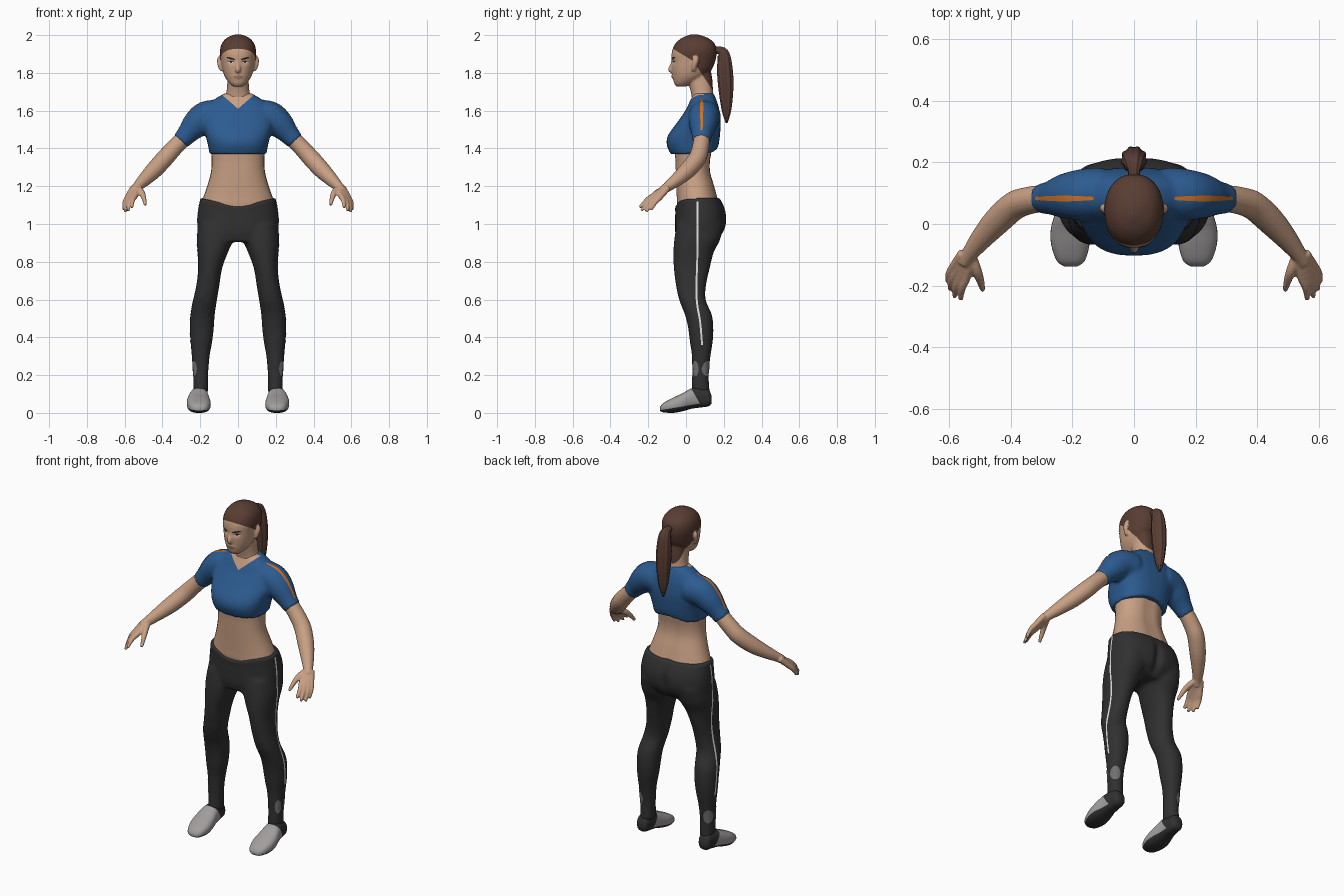
import bpy, bmesh, math
from math import exp, sqrt, cos, sin, pi
from mathutils import Vector
from mathutils.bvhtree import BVHTree

if "Cube" in bpy.data.objects:
    bpy.data.objects.remove(bpy.data.objects["Cube"])

X, Y, Z = Vector((1, 0, 0)), Vector((0, 1, 0)), Vector((0, 0, 1))
SIDES = (1, -1)


def material(name, *rgb):
    m = bpy.data.materials.new(name)
    m.use_nodes = True
    m.diffuse_color = (*rgb, 1)
    m.node_tree.nodes["Principled BSDF"].inputs["Base Color"].default_value = (*rgb, 1)
    return m


skin = material("skin", .58, .35, .23)
brown = material("brown hair", .10, .047, .033)
blue = material("blue cloth", .025, .105, .28)
orange = material("orange trim", .62, .17, .02)
charcoal = material("charcoal cloth", .03, .03, .03)
white = material("white trim", .75, .75, .75)
grey = material("light grey shoe", .36, .34, .34)
ash = material("ash grey patch", .17, .16, .17)
ink = material("dark brow", .025, .015, .012)
rose = material("rose lips", .40, .19, .14)


def refine(rows, k=4):
    """Smooth curve through rows of numbers."""
    out = []
    for i in range(len(rows) - 1):
        a, b, c, d = (rows[max(0, min(len(rows) - 1, i + j))] for j in (-1, 0, 1, 2))
        for s in range(k):
            t = s / k
            out.append([q + t / 2 * (r - p + t * (2 * p - 5 * q + 4 * r - w + t * (3 * (q - r) + w - p)))
                        for p, q, r, w in zip(a, b, c, d)])
    return out + [list(rows[-1])]


def skin_rings(bm, rings):
    loops = [[bm.verts.new(p) for p in ring] for ring in rings]
    n = len(loops[0])
    for a, b in zip(loops, loops[1:]):
        for i in range(n):
            bm.faces.new((a[i], a[(i + 1) % n], b[(i + 1) % n], b[i]))
    bm.faces.new(loops[0])
    bm.faces.new(loops[-1])


def power(v, e):
    return math.copysign(abs(v) ** (2 / e), v)


def loft(bm, rows, along="z", side=1, e=2.2, n=32):
    """Rows: position, then low and high limits of the two other axes."""
    rings = []
    for p, a0, a1, b0, b1 in refine(rows):
        ring = []
        for i in range(n):
            t = 2 * pi * i / n
            a = (a0 + a1) / 2 + (a1 - a0) / 2 * power(cos(t), e)
            b = (b0 + b1) / 2 + (b1 - b0) / 2 * power(sin(t), e)
            ring.append((a * side, b, p) if along == "z" else (a * side, p, b))
        rings.append(ring)
    skin_rings(bm, rings)


def loft_even(bm, rows, e=2.2):
    """Rows: height, half width, front and back."""
    loft(bm, [(z, -w, w, f, b) for z, w, f, b in rows], e=e)


def tube(bm, rows, side=1, ref=Y, n=20, ripple=0):
    """Rows: centre and radius along a path."""
    pts = refine(rows)
    rings = []
    for i, (x, y, z, r) in enumerate(pts):
        tan = Vector(pts[min(i + 1, len(pts) - 1)][:3]) - Vector(pts[max(i - 1, 0)][:3])
        u = tan.cross(ref).normalized()
        v = tan.cross(u).normalized()
        ring = []
        for j in range(n):
            t = 2 * pi * j / n
            p = Vector((x, y, z)) + (u * cos(t) + v * sin(t)) * r * (1 + ripple * cos(9 * t))
            ring.append((p.x * side, p.y, p.z))
        rings.append(ring)
    skin_rings(bm, rings)


def finish(name, bm, mats, rule=None):
    me = bpy.data.meshes.new(name)
    bm.to_mesh(me)
    ob = bpy.data.objects.new(name, me)
    bpy.context.collection.objects.link(ob)
    for m in mats:
        me.materials.append(m)
    for f in me.polygons:
        f.use_smooth = True
        f.material_index = rule(f.center) if rule else 0
    return ob


def fuse(bm, voxel, passes):
    """Merge overlapping solids into one smooth skin."""
    bmesh.ops.recalc_face_normals(bm, faces=bm.faces)
    ob = finish("fuse_helper", bm, [])
    remesh = ob.modifiers.new("remesh", "REMESH")
    remesh.mode, remesh.voxel_size = "VOXEL", voxel
    relax = ob.modifiers.new("relax", "SMOOTH")
    relax.iterations = passes
    me = bpy.data.meshes.new_from_object(ob.evaluated_get(bpy.context.evaluated_depsgraph_get()))
    bpy.data.objects.remove(ob)
    out = bmesh.new()
    out.from_mesh(me)
    bpy.data.meshes.remove(me)
    return out


def cut(bm, co, no):
    bmesh.ops.bisect_plane(bm, geom=bm.verts[:] + bm.edges[:] + bm.faces[:], plane_co=co, plane_no=no)


def ribbon(bm, tree, path, widths, across, d, lift=.002):
    """Thin plate laid on a surface by projection along d."""
    rows = []
    for p, w in zip(path, widths):
        row = []
        for t in (-1, 0, 1):
            q = Vector(p) + across * w * t
            hit, normal = tree.ray_cast(q - d, d)[:2]
            row.append(bm.verts.new(hit + normal * lift if hit else q))
        rows.append(row)
    for a, b in zip(rows, rows[1:]):
        for i in (0, 1):
            bm.faces.new((a[i], a[i + 1], b[i + 1], b[i]))


def lens(bm, tree, c, u, rx, rz, d, lift=.002, n=10):
    s = [2 * i / n - 1 for i in range(n + 1)]
    ribbon(bm, tree, [Vector(c) + u * rx * t for t in s], [rz * sqrt(1 - t * t) + .0003 for t in s], Z, d, lift)


# Head, neck, ears and nose
bm = bmesh.new()
loft_even(bm, [(1.728, .025, -.05, .0), (1.745, .046, -.063, .04), (1.78, .07, -.07, .1), (1.82, .083, -.075, .138),
               (1.87, .091, -.077, .157), (1.91, .096, -.075, .162), (1.95, .088, -.06, .155),
               (1.98, .066, -.03, .125), (1.997, .035, .005, .085), (2.004, .01, .03, .06)])
loft_even(bm, [(1.58, .06, .04, .14), (1.66, .07, .032, .148), (1.70, .061, .025, .143),
               (1.76, .056, .012, .14), (1.82, .055, .02, .13)])
tube(bm, [(0, -.066, 1.875, .009), (0, -.074, 1.845, .01), (0, -.081, 1.818, .014), (0, -.07, 1.805, .011)], ref=X)
for s in SIDES:
    tube(bm, [(.086, .04, 1.81, .009), (.095, .045, 1.84, .013), (.096, .052, 1.87, .015), (.09, .05, 1.89, .008)], s)
bm = fuse(bm, .006, 3)
for v in bm.verts:
    p = v.co
    if p.y < 0:
        p.y += .008 * exp(-((abs(p.x) - .035) / .018) ** 2 - ((p.z - 1.858) / .012) ** 2)
        p.y -= .006 * exp(-(p.x / .025) ** 2 - ((p.z - 1.78) / .01) ** 2)
cut(bm, (0, -.07, 1.928), (0, .6, 1))
cut(bm, (0, .04, 1.86), (0, 1.5, 1))


def hair_rule(p):
    ear = abs(p.x) > .096 and p.z < 1.89 and p.y < .075
    return int(not ear and (p.z > 1.928 - .6 * (p.y + .07) or p.z > 1.86 - 1.5 * (p.y - .04)))


finish("head", bm, [skin, brown], hair_rule)
face = BVHTree.FromBMesh(bm)

# Eyes, brows and lips
eyes, irises, brows, lips = (bmesh.new() for _ in range(4))
for s in SIDES:
    lens(eyes, face, (.036 * s, 0, 1.857), X, .015, .005, Y)
    lens(irises, face, (.036 * s, 0, 1.857), X, .006, .0055, Y, .003)
    lens(irises, face, (.036 * s, 0, 1.862), X, .017, .0025, Y, .0035)
    lens(brows, face, (.037 * s, 0, 1.877), Vector((s, 0, .25)), .023, .004, Y, .003)
lens(lips, face, (0, 0, 1.78), X, .025, .008, Y)
for name, part, mat in (("eyes", eyes, white), ("irises", irises, ink), ("brows", brows, ink), ("lips", lips, rose)):
    finish(name, part, [mat])

# Ponytail
bm = bmesh.new()
tube(bm, [(0, .14, 1.915, .018), (0, .175, 1.92, .02), (0, .20, 1.895, .032), (0, .208, 1.8, .041),
          (0, .213, 1.7, .037), (0, .215, 1.6, .024), (0, .215, 1.535, .005)], ref=X, n=54, ripple=.06)
bmesh.ops.recalc_face_normals(bm, faces=bm.faces)
finish("ponytail", bm, [brown])

# Waist
bm = bmesh.new()
loft_even(bm, [(1.04, .18, -.04, .18), (1.10, .194, -.05, .178), (1.14, .184, -.051, .168), (1.20, .163, -.053, .152),
               (1.27, .144, -.056, .132), (1.33, .139, -.058, .13), (1.40, .14, -.06, .14), (1.46, .12, -.03, .13)])
for v in bm.verts:
    # Spine groove and navel line
    v.co.y += (-.01 if v.co.y > .05 else .004) * exp(-(v.co.x / .025) ** 2)
bmesh.ops.recalc_face_normals(bm, faces=bm.faces)
finish("waist", bm, [skin])

# Cropped shirt with sleeves
bm = bmesh.new()
loft_even(bm, [(1.37, .15, -.082, .163), (1.42, .16, -.102, .173), (1.47, .172, -.095, .18), (1.54, .19, -.045, .184),
               (1.60, .18, -.004, .177), (1.64, .15, .016, .167), (1.67, .11, .03, .156), (1.692, .07, .04, .145)], 2.5)
for s in SIDES:
    tube(bm, [(.10, .10, 1.57, .085), (.17, .095, 1.566, .083), (.225, .09, 1.523, .073),
              (.268, .085, 1.477, .056), (.304, .082, 1.437, .048)], s)
bm = fuse(bm, .01, 4)
for v in bm.verts:
    # Hem rises at the back
    if v.co.y > .05 and v.co.z < 1.42:
        v.co.z += .025 * (1.42 - v.co.z) / .05 * exp(-(v.co.x / .1) ** 2)
for s in SIDES:
    cut(bm, (0, 0, 1.61), (-.87 * s, 0, 1))
finish("shirt", bm, [blue, skin], lambda p: int(p.y < .09 and p.z > 1.61 + .87 * abs(p.x)))
cloth = BVHTree.FromBMesh(bm)
trim = bmesh.new()
for s in SIDES:
    xs = [.13 + .01 * i for i in range(20)]
    ribbon(trim, cloth, [(x * s, .083, 1.5) for x in xs], [.005 + .004 * sin(pi * i / 19) for i in range(20)], Y, -Z)
finish("sleeve_trim", trim, [orange])

# Arms and hands
bm = bmesh.new()
fingers = [((.543, -.17, 1.152), (.562, -.245, 1.088)), ((.559, -.166, 1.146), (.582, -.236, 1.07)),
           ((.574, -.155, 1.142), (.597, -.212, 1.064)), ((.585, -.14, 1.14), (.604, -.186, 1.075))]
for s in SIDES:
    tube(bm, [(.26, .085, 1.485, .044), (.302, .082, 1.44, .044), (.345, .075, 1.395, .045), (.39, .058, 1.345, .047),
              (.445, .008, 1.285, .045), (.495, -.048, 1.235, .036), (.535, -.10, 1.195, .026), (.55, -.125, 1.175, .024)], s)
    for i, (knuckle, tip) in enumerate(fingers):
        wrist = (.53 + .008 * i, -.105 + .003 * i, 1.192)
        mid = Vector(knuckle).lerp(Vector(tip), .5) + Vector((.005, 0, .006))
        tube(bm, [(*wrist, .018), (*knuckle, .0155), (*mid, .0125), (*tip, .008)], s, n=12)
    tube(bm, [(.53, -.10, 1.19, .018), (.51, -.15, 1.168, .0165), (.498, -.185, 1.135, .013), (.49, -.215, 1.1, .008)], s, n=12)
finish("arms", fuse(bm, .005, 2), [skin])

# Leggings
bm = bmesh.new()
loft_even(bm, [(.905, .19, -.045, .15), (.96, .214, -.058, .2), (1.02, .216, -.058, .215),
               (1.08, .21, -.057, .207), (1.138, .2, -.058, .18)], 2.4)
for s in SIDES:
    loft(bm, [(1.0, .02, .21, -.05, .2), (.92, .025, .219, -.062, .182), (.85, .053, .214, -.067, .147),
              (.77, .083, .21, -.065, .127), (.68, .098, .22, -.054, .107), (.6, .111, .237, -.037, .104),
              (.52, .123, .252, -.006, .137), (.45, .128, .255, .011, .145), (.38, .136, .252, .02, .142),
              (.3, .15, .245, .031, .13), (.2, .158, .238, .033, .12), (.1, .158, .237, .028, .127)], side=s)
bm = fuse(bm, .011, 4)
for v in bm.verts:
    p = v.co
    # Waistband dips in front, cleft behind
    if p.y < .06 and p.z > 1.04:
        p.z -= .045 * min(1, (p.z - 1.04) / .09) * exp(-(p.x / .12) ** 2)
    if p.y > .1:
        p.y -= .022 * exp(-(p.x / .022) ** 2 - ((p.z - 1) / .08) ** 2)
finish("leggings", bm, [charcoal])
cloth = BVHTree.FromBMesh(bm)
stripe, patches = bmesh.new(), bmesh.new()
for s in SIDES:
    path = refine([(0, .06, 1.12), (0, .06, .85), (0, .055, .62), (0, .075, .48), (0, .085, .36)], 10)
    ribbon(stripe, cloth, path, [.005] * len(path), Y, -X * s)
    for dx, dy, rx in ((-.6, -.8, .028), (-.75, .66, .018)):
        d = Vector((dx * s, dy, 0))
        lens(patches, cloth, (.2 * s, .077, .235), Z.cross(d), rx, .04, d)
finish("leg_stripe", stripe, [white])
finish("ankle_patches", patches, [ash])

# Shoes
for s, name in zip(SIDES, ("left_shoe", "right_shoe")):
    bm = bmesh.new()
    loft(bm, [(-.138, .185, .225, .01, .03), (-.12, .16, .25, .003, .052), (-.07, .145, .268, 0, .08),
              (-.02, .147, .27, .008, .103), (.03, .156, .258, .022, .13), (.08, .163, .246, .029, .137),
              (.12, .17, .24, .035, .122), (.135, .18, .228, .05, .09)], "y", s, 2.5)
    bmesh.ops.recalc_face_normals(bm, faces=bm.faces)
    cut(bm, (0, .03, .125), (0, 1.75, 1))
    cut(bm, (0, -.13, .015), (0, -.17, 1))
    finish(name, bm, [grey, charcoal],
           lambda p: int(p.z > .125 - 1.75 * (p.y - .03) or p.z < .015 + .17 * (p.y + .13)))
